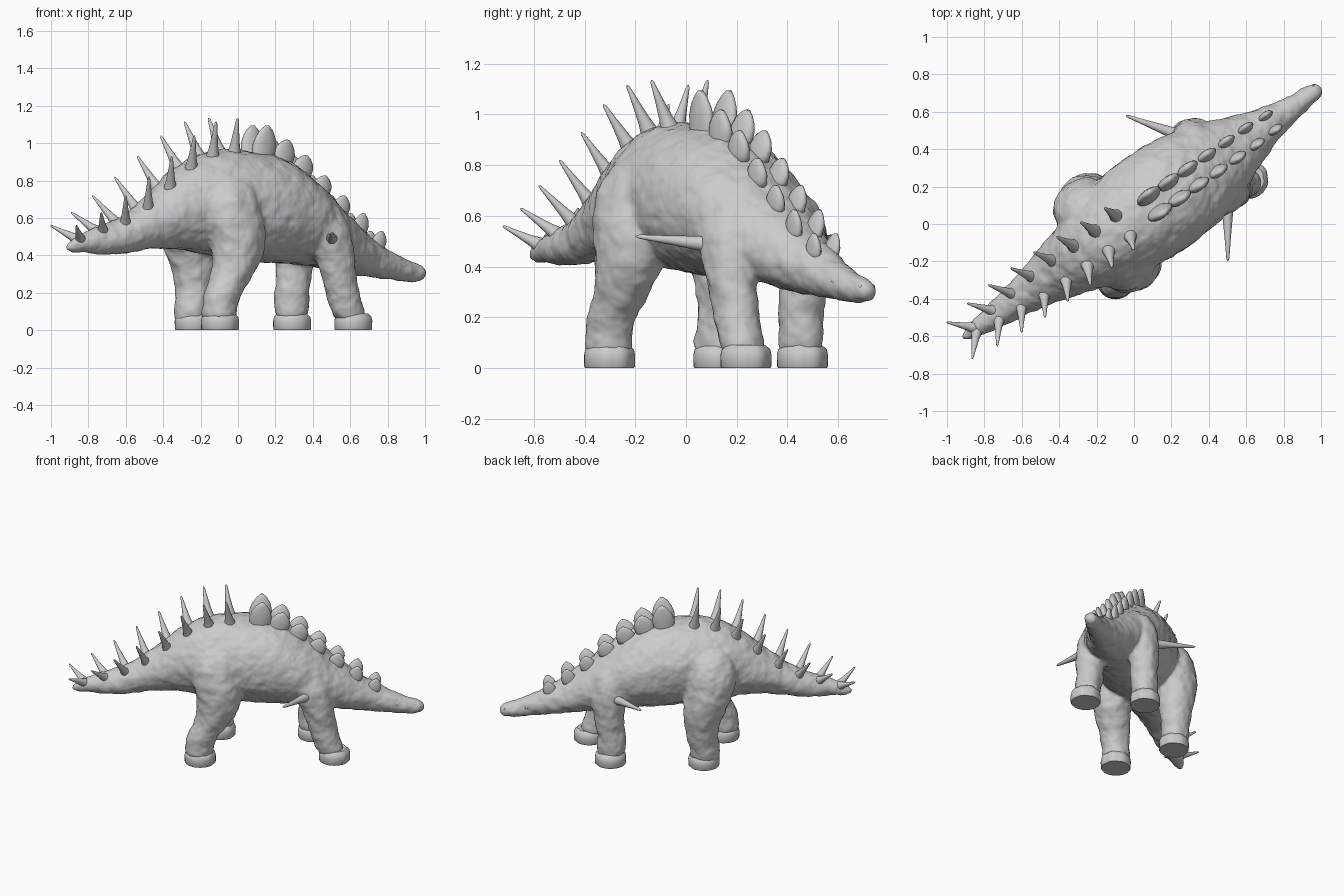
import bpy, bmesh, math
from mathutils import Vector, noise

old = bpy.data.objects.get("Cube")
if old:
    bpy.data.objects.remove(old, do_unlink=True)

mat = bpy.data.materials.new("plain_grey")
mat.use_nodes = True
GREY = (0.6, 0.6, 0.6, 1)
mat.diffuse_color = GREY
mat.node_tree.nodes["Principled BSDF"].inputs["Base Color"].default_value = GREY

# The animal stands diagonally: s runs tail to head, t to its left, z up
YAW = math.radians(35)
ALONG = Vector((math.cos(YAW), math.sin(YAW), 0))
SIDE = Vector((-math.sin(YAW), math.cos(YAW), 0))
UP = Vector((0, 0, 1))


def place(s, t, z):
    return ALONG * s + SIDE * t + UP * z + Vector((0, 0.03, 0))


def loft(name, rings, sides=16):
    """Closed tube through rings of (centre, half axis, half axis)."""
    bm = bmesh.new()
    loops = []
    for c, a, b in rings:
        angles = [math.tau * i / sides for i in range(sides)]
        loops.append([bm.verts.new(c + a * math.cos(k) + b * math.sin(k)) for k in angles])
    for lo, hi in zip(loops, loops[1:]):
        for i in range(sides):
            j = (i + 1) % sides
            bm.faces.new((lo[i], lo[j], hi[j], hi[i]))
    bm.faces.new(loops[0][::-1])
    bm.faces.new(loops[-1])
    bmesh.ops.recalc_face_normals(bm, faces=bm.faces)
    mesh = bpy.data.meshes.new(name)
    bm.to_mesh(mesh)
    bm.free()
    mesh.materials.append(mat)
    ob = bpy.data.objects.new(name, mesh)
    bpy.context.collection.objects.link(ob)
    return ob


def select(obs):
    bpy.ops.object.select_all(action='DESELECT')
    for ob in obs:
        ob.select_set(True)
    bpy.context.view_layer.objects.active = obs[0]


# Trunk stations: s, half width, top, bottom
TRUNK = [
    (-1.13, .025, .465, .415), (-.98, .055, .535, .415), (-.85, .078, .565, .398),
    (-.73, .098, .615, .415), (-.61, .125, .693, .435), (-.49, .16, .795, .44),
    (-.37, .2, .89, .43), (-.24, .24, .95, .41), (-.12, .265, .972, .385),
    (0, .288, .967, .37), (.12, .296, .96, .36), (.24, .294, .935, .355),
    (.37, .28, .87, .355), (.49, .25, .775, .345), (.61, .205, .675, .318),
    (.73, .15, .58, .3), (.85, .105, .495, .283), (.98, .07, .427, .268),
    (1.1, .054, .375, .26), (1.18, .046, .348, .262), (1.22, .026, .328, .275)]


def trunk_at(s):
    for p, q in zip(TRUNK, TRUNK[1:]):
        if s <= q[0]:
            f = (s - p[0]) / (q[0] - p[0])
            return [u + (v - u) * f for u, v in zip(p, q)][1:]
    return TRUNK[-1][1:]


def skin_height(s, t):
    w, top, bottom = trunk_at(s)
    half = (top - bottom) / 2
    return bottom + half + half * math.sqrt(max(0, 1 - (t / w) ** 2))


trunk = loft("body", [(place(s, 0, (hi + lo) / 2), SIDE * w, UP * ((hi - lo) / 2))
                      for s, w, hi, lo in TRUNK])

# Legs: shared sections of t, z, half length, half width; own s path
HIND = [(.12, .85, .1, .07), (.17, .74, .155, .13), (.19, .6, .17, .147), (.207, .45, .15, .135),
        (.215, .33, .122, .115), (.217, .22, .1, .095), (.217, .13, .094, .09), (.217, .02, .1, .096)]
FORE = [(.13, .7, .09, .07), (.175, .58, .12, .09), (.182, .46, .12, .1), (.18, .32, .096, .09),
        (.18, .18, .09, .086), (.185, .02, .096, .092)]
LEGS = {
    "hind_right": (-1, HIND, (-.15, -.17, -.16, -.135, -.165, -.245, -.28, -.272), 0),
    "hind_left": (1, HIND, (-.17, -.19, -.19, -.15, -.12, -.12, -.15, -.14), .025),
    "front_right": (-1, FORE, (.42, .45, .49, .525, .56, .62), 0),
    "front_left": (1, FORE, (.46, .48, .5, .495, .475, .48), 0)}
parts = [trunk]
for name, (sign, sections, path, spread) in LEGS.items():
    # The spread fades out towards the sole
    parts.append(loft(name + "_leg", [
        (place(s, sign * (t + spread * min(1, z / .4)), z), ALONG * a, SIDE * b)
        for s, (t, z, a, b) in zip(path, sections)]))
    # Flat-soled foot with a rounded upper rim
    s, t = path[-1] + .004, sign * sections[-1][0]
    foot = loft(name + "_foot", [(place(s, t, z), ALONG * r, SIDE * r * .96) for z, r in
                                 ((0, .099), (.006, .103), (.05, .104), (.072, .099), (.09, .08))], 32)
    for v in foot.data.vertices:  # shallow toe grooves at the front edge
        d = v.co - place(s, t, 0)
        ang = math.atan2(d.dot(SIDE), d.dot(ALONG))
        if abs(ang) < 1.2:
            k = 1 - .06 * abs(math.sin(ang * 3.5)) ** 6
            v.co.x -= d.x * (1 - k)
            v.co.y -= d.y * (1 - k)
    select([foot])
    bpy.ops.object.shade_smooth_by_angle(angle=math.radians(40))

# Fuse trunk and legs into one sculpted skin
select(parts)
bpy.ops.object.join()
for kind, settings in (("SUBSURF", {"levels": 2}),
                       ("REMESH", {"mode": 'VOXEL', "voxel_size": .012}),
                       ("SMOOTH", {"factor": .5, "iterations": 14})):
    mod = trunk.modifiers.new(kind.lower(), kind)
    for key, value in settings.items():
        setattr(mod, key, value)
graph = bpy.context.evaluated_depsgraph_get()
skin = bpy.data.meshes.new_from_object(trunk.evaluated_get(graph))
trunk.modifiers.clear()
trunk.data = skin
skin.name = "body"
normals = [v.normal.copy() for v in skin.vertices]
for v, n in zip(skin.vertices, normals):  # uneven hide
    p = v.co
    bump = .006 * noise.noise(p * 9) + .006 * noise.noise(p * 18) + .003 * noise.noise(p * 40)
    v.co += n * (bump + .004)
    v.co.z = max(v.co.z, .004)
if not skin.materials:
    skin.materials.append(mat)
select([trunk])
bpy.ops.object.shade_smooth()


def spike(name, base, tip, radius):
    d = (tip - base).normalized()
    a = d.cross(ALONG if abs(d.z) > .5 else UP).normalized()
    b = d.cross(a)
    ob = loft(name, [(base.lerp(tip, f), a * radius * r, b * radius * r)
                     for f, r in ((-.15, 1.4), (0, 1.15), (.2, .85), (.6, .5), (.95, .24), (1, .08))], 12)
    select([ob])
    bpy.ops.object.shade_smooth()


# Paired spines from tail to hips: tip height and tip offset sideways
SPINES = [(.56, .12), (.63, .14), (.72, .155), (.82, .16),
          (.93, .16), (1.04, .157), (1.115, .147), (1.135, .135)]
for i, (z, t) in enumerate(SPINES):
    s = -1.14 + .149 * i
    root = s + .095 - .01 * i
    for sign, label in ((1, "left"), (-1, "right")):
        tb = min(.068, .5 * trunk_at(root)[0])
        spike(f"spine_{label}_{i + 1}", place(root, sign * tb, skin_height(root, tb) - .008),
              place(s, sign * t, z), .024 + .001 * i)

# Paired leaf-shaped plates from back to neck: height of each pair
LEAF = ((-.4, .9), (0, .96), (.3, 1), (.6, .82), (.85, .5), (1, .15))
PLATES = (.15, .106, .09, .082, .08, .085, .075)
for i, height in enumerate(PLATES):
    s = .13 + .126 * i
    long = .074 - .005 * i
    lean = .1 if i == 0 else .25
    for sign, label in ((1, "left"), (-1, "right")):
        t = min(.05, .45 * trunk_at(s)[0])
        base = place(s, sign * t, skin_height(s, t) - .008)
        rise = (UP + ALONG * lean + SIDE * sign * .12).normalized()
        run = (ALONG - UP * lean).normalized()
        plate = loft(f"plate_{label}_{i + 1}", [
            (base + rise * height * f, run * long * w, SIDE * (.034 - .002 * i) * (.4 + .6 * w) * (1.1 - .4 * f))
            for f, w in LEAF])
        select([plate])
        bpy.ops.object.shade_smooth()

# Shoulder spines swept back, eyes and nostrils
for sign, label in ((1, "left"), (-1, "right")):
    spike("shoulder_spine_" + label, place(.46, sign * .215, .485), place(.28, sign * .475, .52), .034)
    for part, s, t, z, r in (("eye", 1.04, .05, .345, .014), ("nostril", 1.19, .03, .322, .008)):
        bpy.ops.mesh.primitive_uv_sphere_add(segments=12, ring_count=8, radius=r,
                                             location=place(s, sign * t, z))
        ball = bpy.context.object
        ball.name = f"{part}_{label}"
        ball.data.materials.append(mat)
        bpy.ops.object.shade_smooth()
